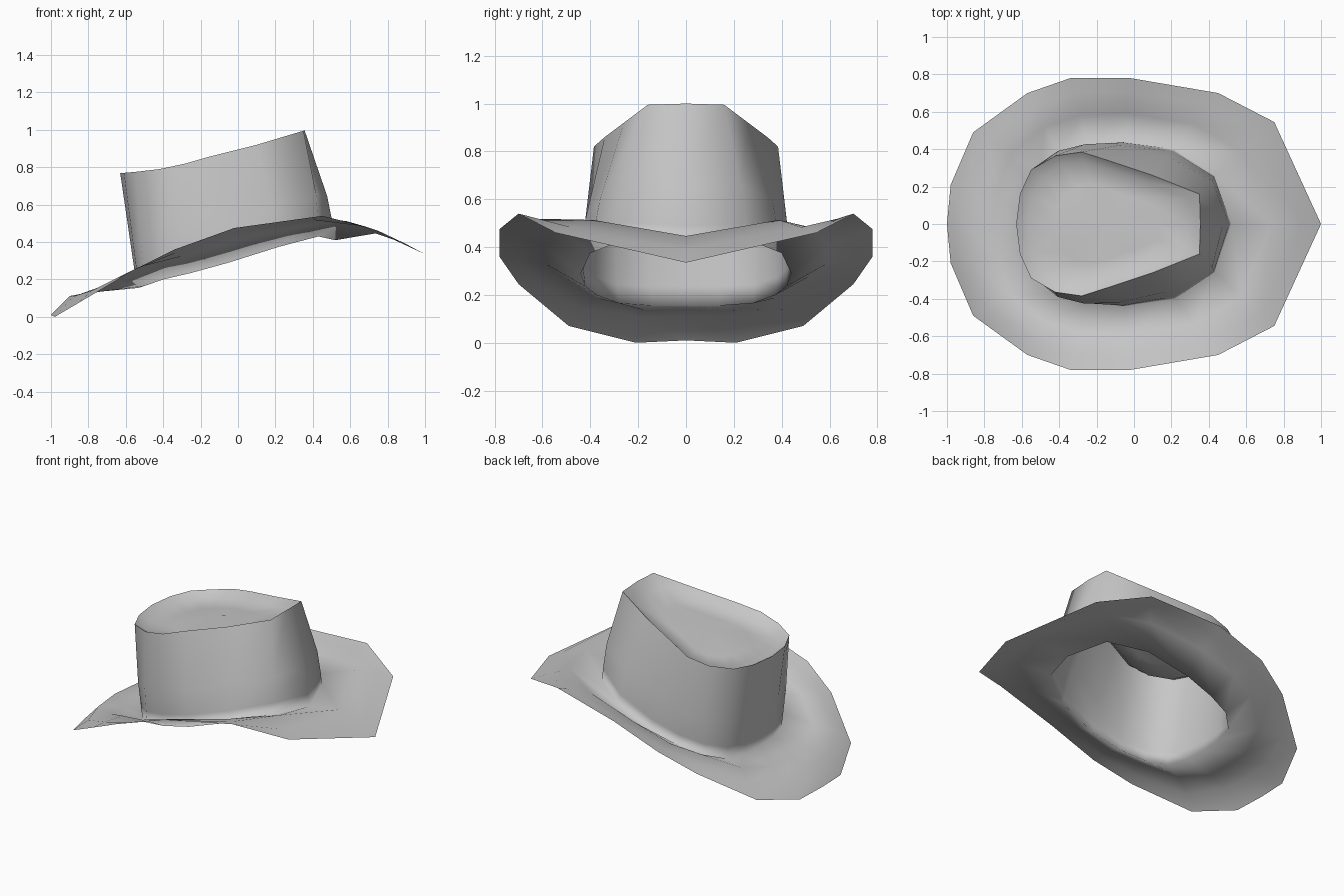
import bpy
import bmesh
import math
from mathutils import Vector

old = bpy.data.objects.get("Cube")
if old:
    bpy.data.objects.remove(old, do_unlink=True)

felt = bpy.data.materials.new("grey_felt")
felt.use_nodes = True
grey = (0.57, 0.57, 0.57, 1)
felt.diffuse_color = grey
felt.node_tree.nodes["Principled BSDF"].inputs["Base Color"].default_value = grey

# Half outlines, running from the +x tip round to the -x end
brim_edge = [Vector(p) for p in (
    (1, 0, .335), (.75, .545, .46), (.45, .70, .54), (-.02, .78, .475),
    (-.34, .78, .36), (-.57, .70, .245), (-.86, .49, .07), (-.98, .21, 0), (-1, 0, .01))]
crown_base = [Vector(p) for p in (
    (.52, 0, .41), (.43, .26, .43), (.22, .40, .375), (-.05, .44, .29),
    (-.25, .42, .235), (-.40, .375, .2), (-.50, .28, .165), (-.53, .14, .155), (-.54, 0, .155))]
crown_rim = [Vector(p) for p in (
    (.355, 0, 1), (.35, .16, .995), (.10, .26, .92), (-.14, .34, .86),
    (-.28, .385, .82), (-.42, .365, .79), (-.55, .29, .775), (-.61, .16, .77), (-.63, 0, .77))]
# Height of the brim's swell above a straight slope
inner_swell = (.07, .07, .03, .03, .035, .06, .065, .05, .05)
outer_swell = (.04, .03, .015, .01, .015, .03, .05, .075, .07)


def blend(a, b, t):
    return [p.lerp(q, t) for p, q in zip(a, b)]


def raised(ring, heights):
    return [p + Vector((0, 0, h)) for p, h in zip(ring, heights)]


def bulged(ring, amount):
    """Push a ring outwards at the sides and at its +x end."""
    return [Vector((p.x * (1 + amount) if p.x > 0 else p.x, p.y * (1 + amount), p.z))
            for p in ring]


def inset(ring, centre, amount, drop):
    return [p.lerp(centre, amount) - Vector((0, 0, drop)) for p in ring]


def mirrored(half):
    return half + [Vector((p.x, -p.y, p.z)) for p in half[-2:0:-1]]


def loft(name, halves, centre=None):
    """Skin neighbouring rings, closing the last one with a fan if asked."""
    bm = bmesh.new()
    rings = [[bm.verts.new(p) for p in mirrored(h)] for h in halves]
    count = len(rings[0])
    for a, b in zip(rings, rings[1:]):
        for i in range(count):
            j = (i + 1) % count
            bm.faces.new((a[i], a[j], b[j], b[i]))
    if centre:
        tip = bm.verts.new(centre)
        for i in range(count):
            bm.faces.new((rings[-1][i], rings[-1][(i + 1) % count], tip))
    mesh = bpy.data.meshes.new(name)
    bm.to_mesh(mesh)
    bm.free()
    mesh.materials.append(felt)
    obj = bpy.data.objects.new(name, mesh)
    bpy.context.collection.objects.link(obj)
    bpy.ops.object.select_all(action="DESELECT")
    obj.select_set(True)
    bpy.context.view_layer.objects.active = obj
    bpy.ops.object.shade_smooth_by_angle(angle=math.radians(150))


# Brim and crown wall as one shell
loft("brim_and_crown_wall", [
    brim_edge,
    raised(blend(brim_edge, crown_base, .22), outer_swell),
    raised(blend(brim_edge, crown_base, .55), inner_swell),
    crown_base,
    bulged(blend(crown_base, crown_rim, .13), .02),
    bulged(blend(crown_base, crown_rim, .4), .05),
    crown_rim,
])

# Dented top with a low ridge in the middle
middle = Vector((-.15, 0, .87))
loft("crown_top", [
    crown_rim,
    inset(crown_rim, middle, .13, .045),
    inset(crown_rim, middle, .45, .065),
], middle - Vector((0, 0, .04)))
